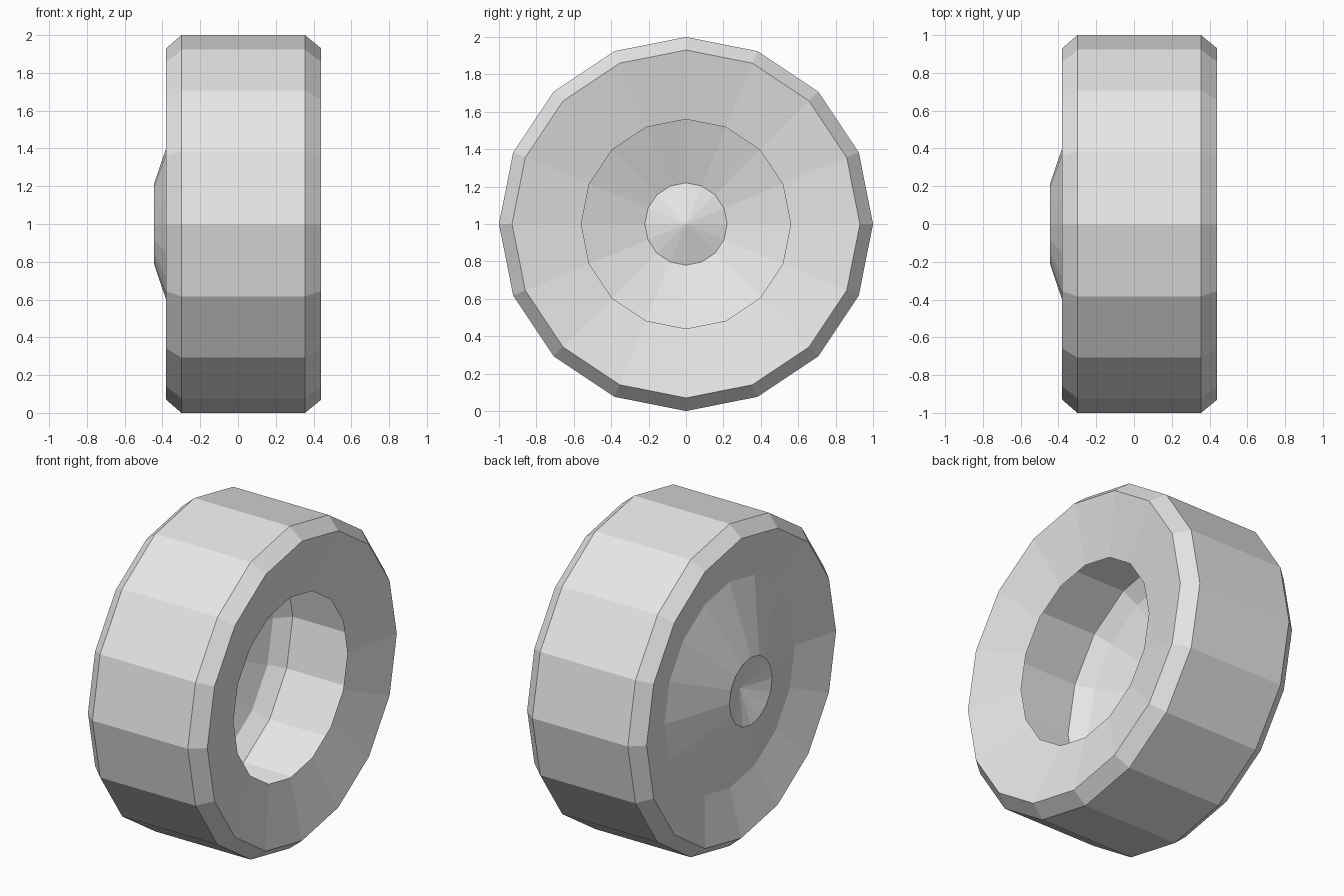
import bpy, bmesh, math

if "Cube" in bpy.data.objects:
    bpy.data.objects.remove(bpy.data.objects["Cube"])

SIDES = 16

grey = bpy.data.materials.new("light_grey")
grey.diffuse_color = (0.8, 0.8, 0.8, 1)
grey.use_nodes = True
grey.node_tree.nodes["Principled BSDF"].inputs["Base Color"].default_value = grey.diffuse_color


def lathe(name, profile, closed):
    """Spin (x, radius) points around the wheel axle, which runs along x at z = 1."""
    bm = bmesh.new()
    rings = []
    for x, r in profile:
        if r == 0:
            rings.append([bm.verts.new((x, 0, 1))] * SIDES)
            continue
        ring = []
        for i in range(SIDES):
            a = 2 * math.pi * i / SIDES
            ring.append(bm.verts.new((x, r * math.cos(a), 1 + r * math.sin(a))))
        rings.append(ring)
    pairs = list(zip(rings, rings[1:]))
    if closed:
        pairs.append((rings[-1], rings[0]))
    for a, b in pairs:
        for i in range(SIDES):
            j = (i + 1) % SIDES
            corners = list(dict.fromkeys((a[i], a[j], b[j], b[i])))
            bm.faces.new(corners)
    bmesh.ops.recalc_face_normals(bm, faces=bm.faces)
    mesh = bpy.data.meshes.new(name)
    bm.to_mesh(mesh)
    bm.free()
    mesh.materials.append(grey)
    obj = bpy.data.objects.new(name, mesh)
    bpy.context.collection.objects.link(obj)
    return obj


# Tyre: bevelled tread, dished sidewalls and a hollow barrel open on the +x side
lathe("tyre", [
    (-0.30, 0.64), (-0.38, 0.93), (-0.30, 1.0), (0.355, 1.0), (0.44, 0.93),
    (0.36, 0.56), (0.36, 0.78), (-0.17, 0.78), (-0.25, 0.70),
], closed=True)

# Hub: thin cone bulging out on the -x side with a dimpled centre
lathe("hub", [
    (-0.37, 0), (-0.445, 0.21), (-0.30, 0.64), (-0.25, 0.70), (-0.41, 0.22), (-0.34, 0),
], closed=False)
